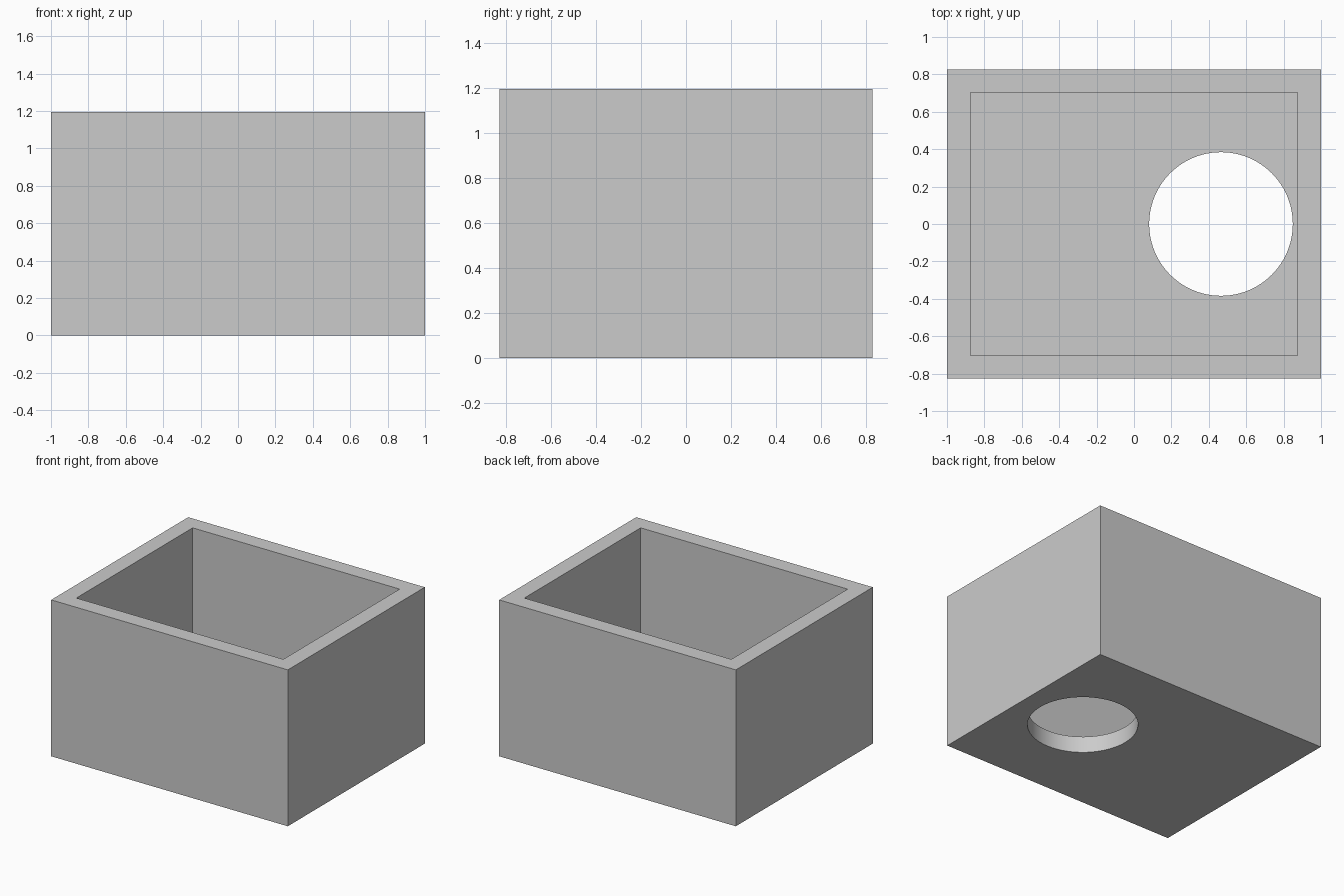
import bpy

cube = bpy.data.objects.get("Cube")
if cube:
    bpy.data.objects.remove(cube, do_unlink=True)

WIDTH, DEPTH, HEIGHT = 2.0, 1.654, 1.195
WALL = 0.125
HOLE_X, HOLE_RADIUS = 0.465, 0.384

grey = bpy.data.materials.new("light_grey")
grey.use_nodes = True
colour = (0.6, 0.6, 0.6, 1)
grey.diffuse_color = colour
grey.node_tree.nodes["Principled BSDF"].inputs["Base Color"].default_value = colour


def block(name, size, z):
    """Box centred on x and y with its underside at z."""
    bpy.ops.mesh.primitive_cube_add(size=1, location=(0, 0, z + size[2] / 2))
    obj = bpy.context.object
    obj.name = name
    obj.scale = size
    bpy.ops.object.transform_apply(location=True, rotation=False, scale=True)
    obj.data.materials.append(grey)
    return obj


def cut(target, cutter):
    """Subtract the cutter from the target and discard it."""
    cutter.hide_render = True
    mod = target.modifiers.new("cut", "BOOLEAN")
    mod.operation = "DIFFERENCE"
    mod.solver = "EXACT"
    mod.object = cutter
    bpy.context.view_layer.objects.active = target
    bpy.ops.object.modifier_apply(modifier=mod.name)
    bpy.data.objects.remove(cutter, do_unlink=True)


# Open-topped box
box = block("open_box", (WIDTH, DEPTH, HEIGHT), 0)
cut(box, block("cavity_cutter", (WIDTH - 2 * WALL, DEPTH - 2 * WALL, HEIGHT), WALL))

# Round hole through the floor
bpy.ops.mesh.primitive_cylinder_add(vertices=96, radius=HOLE_RADIUS, depth=4 * WALL,
                                    location=(HOLE_X, 0, 0))
hole = bpy.context.object
hole.name = "hole_cutter"
hole.data.materials.append(grey)
cut(box, hole)

# Smooth hole wall, crisp box edges
bpy.ops.object.select_all(action="DESELECT")
box.select_set(True)
bpy.context.view_layer.objects.active = box
bpy.ops.object.shade_smooth_by_angle(angle=0.5)
